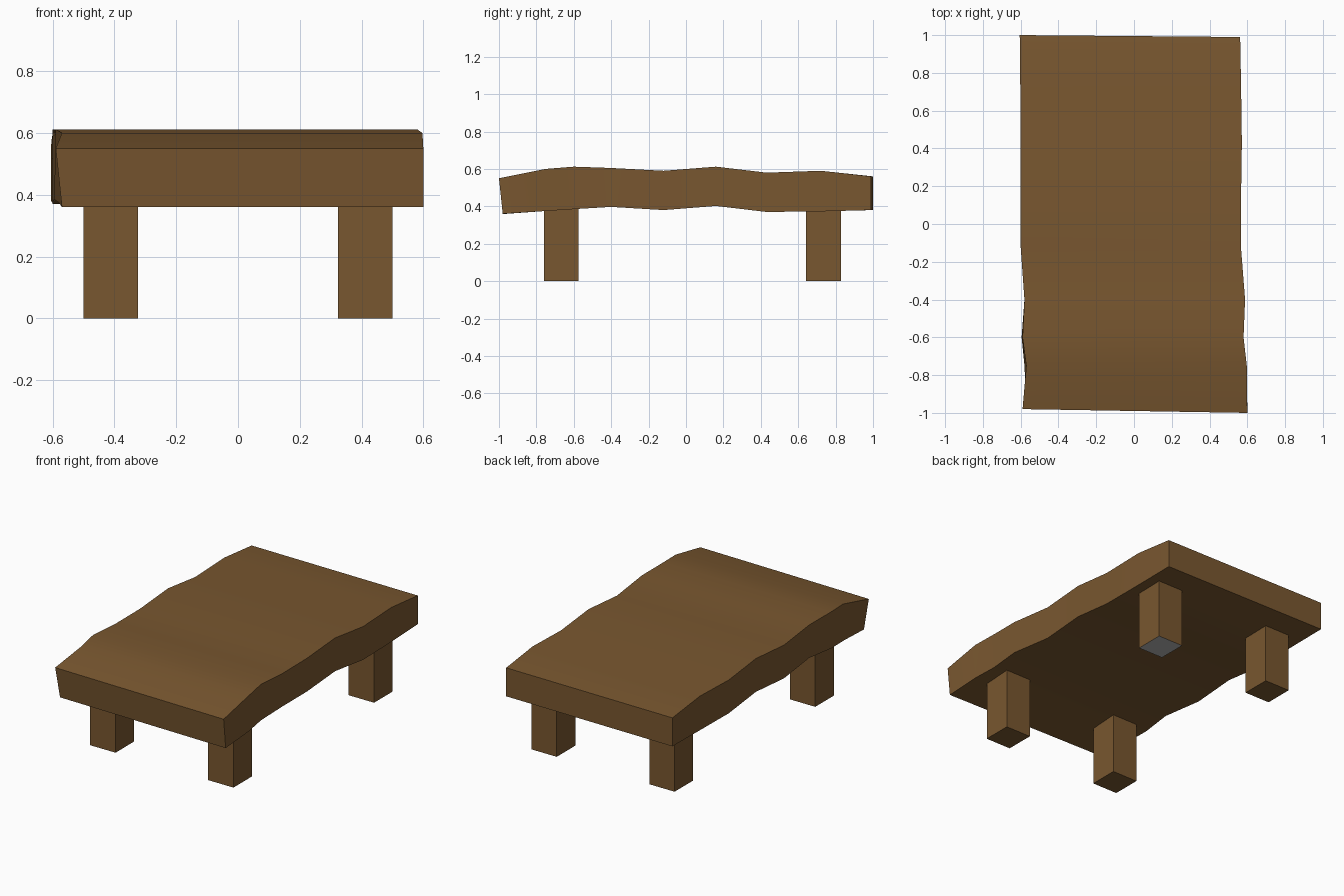
import bpy, bmesh, math

if "Cube" in bpy.data.objects:
    bpy.data.objects.remove(bpy.data.objects["Cube"])

def material(name, col):
    m = bpy.data.materials.new(name)
    m.diffuse_color = (*col, 1)
    m.use_nodes = True
    m.node_tree.nodes["Principled BSDF"].inputs["Base Color"].default_value = m.diffuse_color
    return m

wood = material("brown wood", (0.19, 0.095, 0.029))
grey = material("grey foot", (0.45, 0.45, 0.45))

def make(name, bm, mats):
    bmesh.ops.recalc_face_normals(bm, faces=bm.faces)
    me = bpy.data.meshes.new(name)
    bm.to_mesh(me)
    bm.free()
    for m in mats:
        me.materials.append(m)
    ob = bpy.data.objects.new(name, me)
    bpy.context.collection.objects.link(ob)
    return ob

# Rough plank: stations of y, top z, bottom z, left top x, left bottom x, right x
stations = [
    (-0.99, 0.55, 0.36, -0.59, -0.57, 0.60),
    (-0.75, 0.60, 0.375, -0.57, -0.58, 0.597),
    (-0.60, 0.612, 0.385, -0.59, -0.595, 0.58),
    (-0.40, 0.605, 0.397, -0.58, -0.58, 0.588),
    (-0.12, 0.59, 0.38, -0.60, -0.60, 0.566),
    (0.16, 0.612, 0.402, -0.60, -0.60, 0.567),
    (0.43, 0.58, 0.37, -0.60, -0.60, 0.571),
    (0.72, 0.59, 0.373, -0.602, -0.60, 0.567),
    (0.995, 0.56, 0.38, -0.605, -0.605, 0.562),
]
bm = bmesh.new()
rings = []
for i, (y, t, b, lt, lb, r) in enumerate(stations):
    skew = -0.01 if i == 0 else (-0.005 if i == len(stations) - 1 else 0)
    under = 0.02 if i == 0 else 0     # front end leans back at the bottom
    pts = [(lt, y - skew, t), (r, y + skew, t), (r, y + skew + under, b), (lb, y - skew + under, b)]
    rings.append([bm.verts.new(p) for p in pts])
for a, c in zip(rings, rings[1:]):
    for k in range(4):
        n = (k + 1) % 4
        bm.faces.new((a[k], a[n], c[n], c[k]))
bm.faces.new(rings[0])
bm.faces.new(rings[-1])
top = make("table_top", bm, [wood])
bpy.context.view_layer.objects.active = top
top.select_set(True)
bpy.ops.object.shade_smooth_by_angle(angle=math.radians(30))

# Four square legs; the back right one has a grey underside
for end, yc in (("front", -0.667), ("back", 0.735)):
    for side, xc in (("left", -0.4115), ("right", 0.4115)):
        bm = bmesh.new()
        bmesh.ops.create_cube(bm, size=1)
        for v in bm.verts:
            v.co = (xc + v.co.x * 0.177, yc + v.co.y * 0.185, 0.205 + v.co.z * 0.41)
        bm.normal_update()
        if (end, side) == ("back", "right"):
            for f in bm.faces:
                if f.normal.z < -0.5:
                    f.material_index = 1
        make(f"{end}_{side}_leg", bm, [wood, grey])
